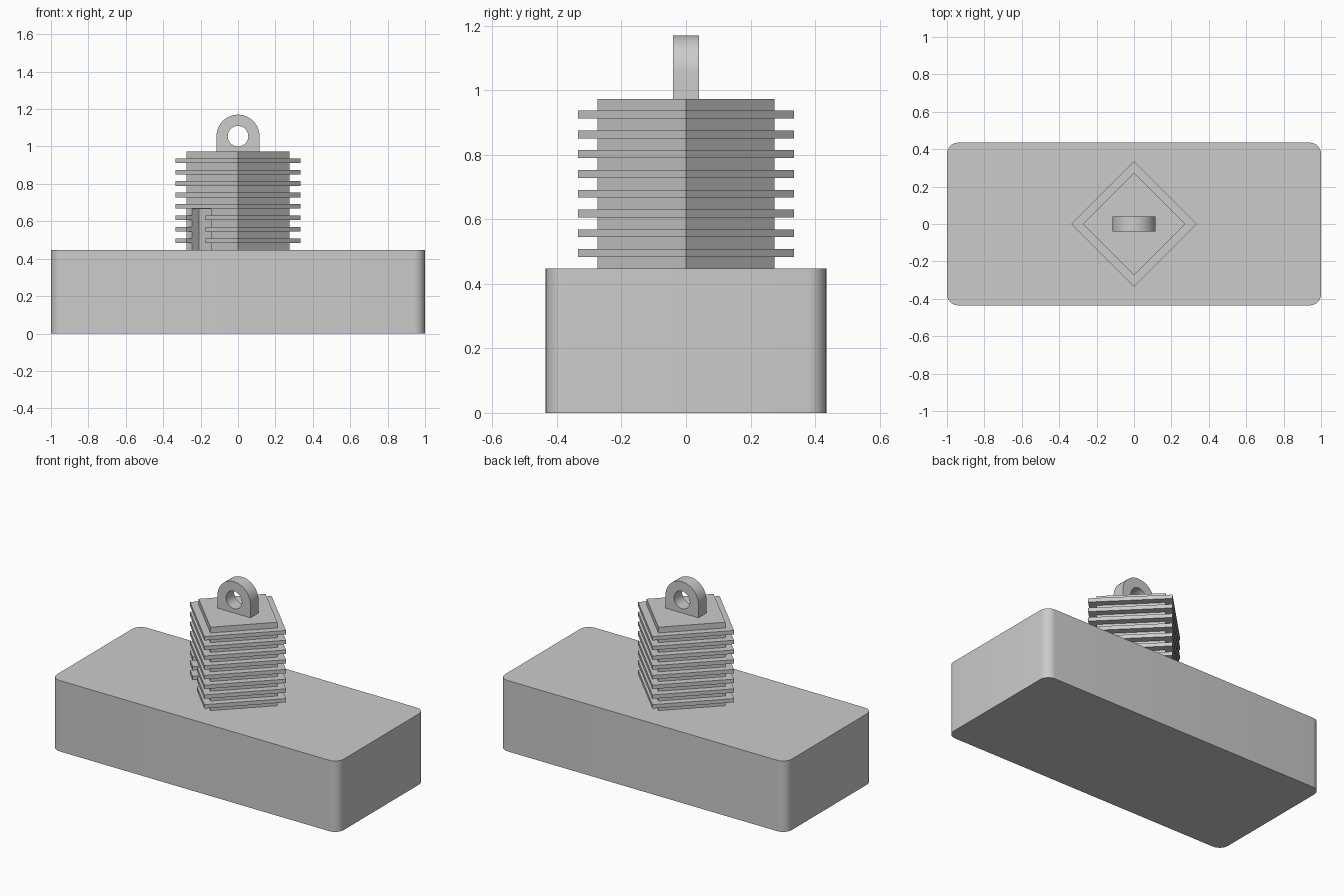
import bpy, bmesh
from math import sin, cos, pi, sqrt, radians
from mathutils import Matrix

cube = bpy.data.objects.get("Cube")
if cube:
    bpy.data.objects.remove(cube, do_unlink=True)

grey = bpy.data.materials.new("light grey")
grey.use_nodes = True
colour = (0.6, 0.6, 0.6, 1)
grey.diffuse_color = colour
grey.node_tree.nodes["Principled BSDF"].inputs["Base Color"].default_value = colour

BASE_TOP, COLUMN_TOP = 0.447, 0.973


def activate(obj):
    bpy.ops.object.select_all(action='DESELECT')
    obj.select_set(True)
    bpy.context.view_layer.objects.active = obj


def arc(cx, cy, r, start, end, steps):
    angles = [radians(start + (end - start) * i / steps) for i in range(steps + 1)]
    return [(cx + r * cos(a), cy + r * sin(a)) for a in angles]


def extruded(name, loops, half_depth, matrix):
    """Flat outline with optional holes, extruded both ways and turned to a mesh."""
    curve = bpy.data.curves.new(name, 'CURVE')
    curve.dimensions = '2D'
    curve.fill_mode = 'BOTH'
    curve.extrude = half_depth
    for loop in loops:
        spline = curve.splines.new('POLY')
        spline.points.add(len(loop) - 1)
        for point, (x, y) in zip(spline.points, loop):
            point.co = (x, y, 0, 1)
        spline.use_cyclic_u = True
    obj = bpy.data.objects.new(name, curve)
    bpy.context.collection.objects.link(obj)
    obj.matrix_world = matrix
    activate(obj)
    bpy.ops.object.convert(target='MESH')
    obj = bpy.context.object
    bm = bmesh.new()
    bm.from_mesh(obj.data)
    bmesh.ops.remove_doubles(bm, verts=bm.verts, dist=0.0001)
    bmesh.ops.recalc_face_normals(bm, faces=bm.faces)
    bm.to_mesh(obj.data)
    bm.free()
    obj.data.materials.clear()
    obj.data.materials.append(grey)
    bpy.ops.object.shade_smooth_by_angle(angle=radians(30))
    return obj


def turned_box(name, x0, x1, y0, y1, z0, z1):
    """Box turned 45 degrees about the column axis."""
    bm = bmesh.new()
    place = (Matrix.Rotation(pi / 4, 4, 'Z')
             @ Matrix.Translation(((x0 + x1) / 2, (y0 + y1) / 2, (z0 + z1) / 2))
             @ Matrix.Diagonal((x1 - x0, y1 - y0, z1 - z0, 1)))
    bmesh.ops.create_cube(bm, size=1, matrix=place)
    mesh = bpy.data.meshes.new(name)
    bm.to_mesh(mesh)
    bm.free()
    mesh.materials.append(grey)
    obj = bpy.data.objects.new(name, mesh)
    bpy.context.collection.objects.link(obj)
    return obj


def cut(obj, cutter):
    mod = obj.modifiers.new("notch", 'BOOLEAN')
    mod.operation = 'DIFFERENCE'
    mod.solver = 'EXACT'
    mod.object = cutter
    activate(obj)
    bpy.ops.object.modifier_apply(modifier=mod.name)


# Base block with rounded upright corners
R, HX, HY = 0.06, 1.0, 0.435
outline = []
for sx, sy, start in ((1, 1, 0), (-1, 1, 90), (-1, -1, 180), (1, -1, 270)):
    outline += arc(sx * (HX - R), sy * (HY - R), R, start, start + 90, 8)
extruded("base_block", [outline], BASE_TOP / 2, Matrix.Translation((0, 0, BASE_TOP / 2)))

# Square column standing corner-on
c = 0.275 / sqrt(2)
column = turned_box("column", -c, c, -c, c, BASE_TOP, COLUMN_TOP)

# Shallow notch low in the front right face, through the column and lower fins
notch = turned_box("notch_cutter", -0.3, -0.144, 0.01, 0.152, 0.4, 0.665)
notch.hide_render = True
cut(column, notch)

# Stack of square fins
f = 0.335 / sqrt(2)
for i in range(8):
    z = 0.4955 + 0.0613 * i
    fin = turned_box(f"fin_{i + 1}", -f, f, -f, f, z - 0.0122, z + 0.0122)
    if i < 3:
        cut(fin, notch)
bpy.data.objects.remove(notch, do_unlink=True)

# Lifting lug with a round hole
r, centre = 0.115, 1.055
lug = arc(0, centre, r, 0, 180, 32) + [(-r, COLUMN_TOP), (r, COLUMN_TOP)]
hole = arc(0, centre, 0.055, 0, 360, 32)[:-1]
extruded("lifting_lug", [lug, hole], 0.04, Matrix.Rotation(pi / 2, 4, 'X'))
